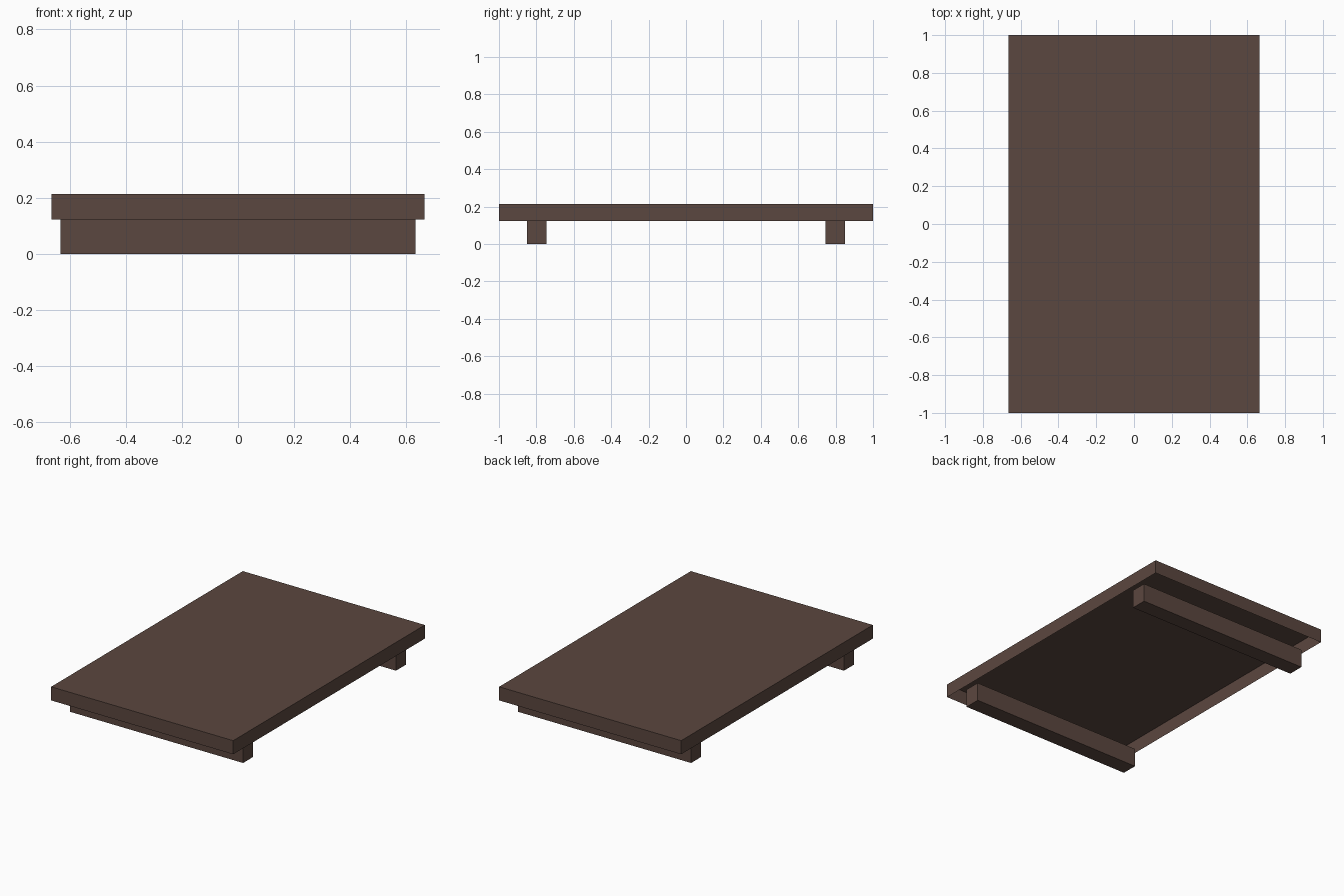
import bpy, bmesh
from mathutils import Matrix, Vector

if "Cube" in bpy.data.objects:
    bpy.data.objects.remove(bpy.data.objects["Cube"])

# One dark brown wood colour
wood = bpy.data.materials.new("dark_brown_wood")
wood.diffuse_color = (0.105, 0.063, 0.050, 1)
wood.use_nodes = True
wood.node_tree.nodes["Principled BSDF"].inputs["Base Color"].default_value = wood.diffuse_color


def box(name, lo, hi, open_bottom=False):
    lo, hi = Vector(lo), Vector(hi)
    size = hi - lo
    bm = bmesh.new()
    bmesh.ops.create_cube(bm, size=1, matrix=Matrix.Translation((lo + hi) / 2) @ Matrix.Diagonal((*size, 1)))
    if open_bottom:
        bm.normal_update()
        bmesh.ops.delete(bm, geom=[f for f in bm.faces if f.normal.z < -0.9], context='FACES')
    mesh = bpy.data.meshes.new(name)
    bm.to_mesh(mesh)
    bm.free()
    mesh.materials.append(wood)
    bpy.context.collection.objects.link(bpy.data.objects.new(name, mesh))


# Tray-like top: a thin shell, hollow from below
box("top_board", (-0.665, -1, 0.123), (0.665, 1, 0.213), open_bottom=True)

# Two crosswise support beams
for name, y in (("front_beam", -0.798), ("back_beam", 0.798)):
    box(name, (-0.633, y - 0.053, 0), (0.633, y + 0.053, 0.123))
